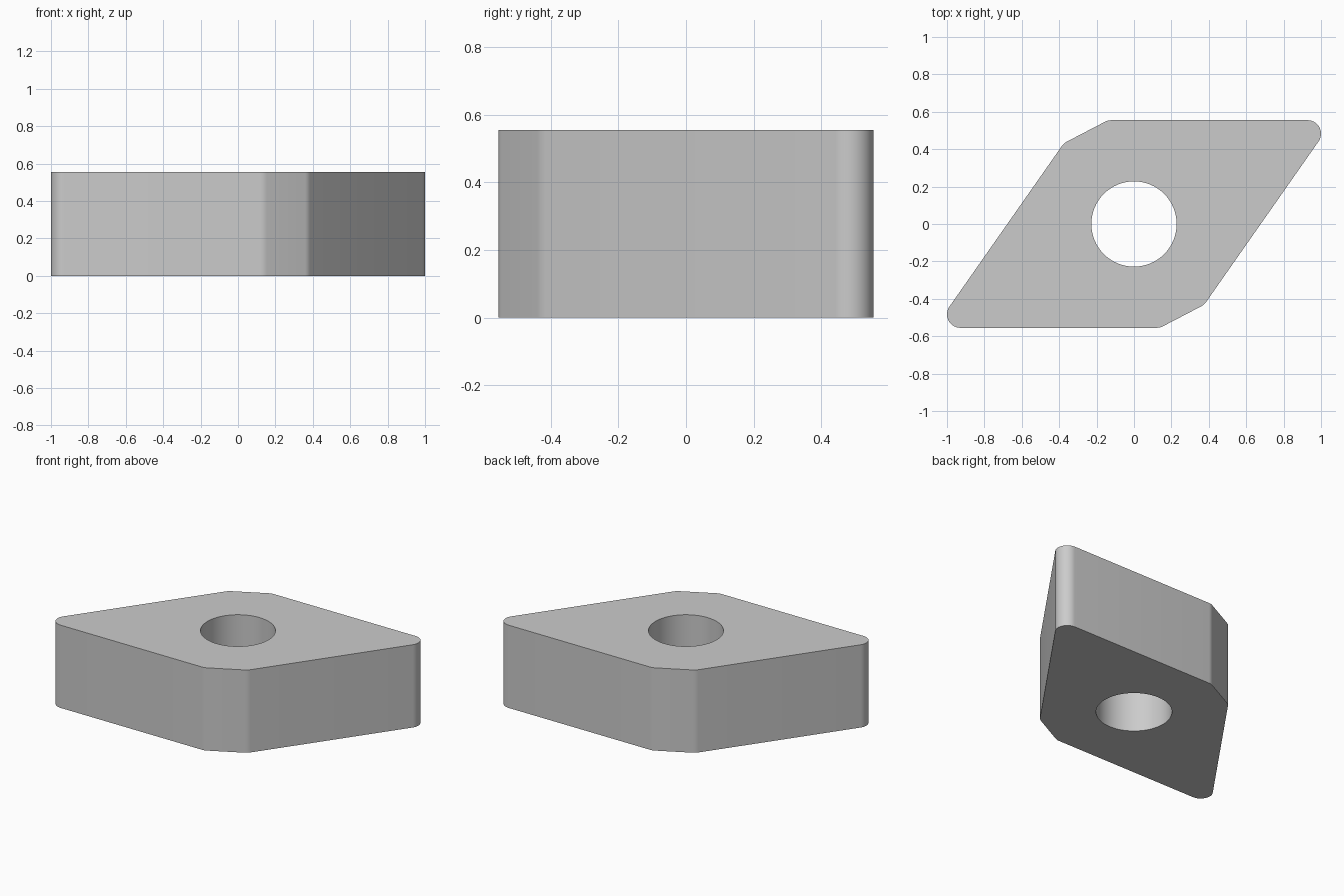
import bpy, bmesh, math
from mathutils import Vector

if "Cube" in bpy.data.objects:
    bpy.data.objects.remove(bpy.data.objects["Cube"])

H = 0.555            # inscribed radius of the rhombus, also the thickness
R = 0.072            # corner rounding
HOLE_R = 0.228
CUT = 0.15           # setback of the blunt corner cuts
A = math.radians(55)


def fillet(points, radius, steps):
    """Round every corner of a closed convex counter-clockwise polygon."""
    out = []
    n = len(points)
    for i, p in enumerate(points):
        d_in = (p - points[i - 1]).normalized()
        d_out = (points[(i + 1) % n] - p).normalized()
        turn = math.acos(max(-1, min(1, d_in.dot(d_out))))
        start = p - d_in * radius * math.tan(turn / 2)
        centre = start + Vector((-d_in.y, d_in.x)) * radius
        a0 = math.atan2(start.y - centre.y, start.x - centre.x)
        k = max(3, round(steps * turn / math.pi))
        for j in range(k + 1):
            a = a0 + turn * j / k
            out.append(centre + Vector((math.cos(a), math.sin(a))) * radius)
    return out


# Rhombus with cut blunt corners: half the outline, then its half-turn copy
sharp = Vector((H / math.tan(A / 2), H))
blunt = Vector((-H * math.tan(A / 2), H))
half = [sharp,
        blunt + Vector((CUT, 0)),
        blunt - Vector((math.cos(A), math.sin(A))) * CUT]
outline = fillet(half + [-p for p in half], R, 24)
hole = [Vector((math.cos(t), math.sin(t))) * HOLE_R
        for t in (2 * math.pi * i / 64 for i in range(64))]

# Plate: fill between the outline and the hole, then extrude upward
bm = bmesh.new()
edges = []
for loop in (outline, hole):
    vs = [bm.verts.new((p.x, p.y, 0)) for p in loop]
    edges += [bm.edges.new((vs[i - 1], vs[i])) for i in range(len(vs))]
bmesh.ops.triangle_fill(bm, edges=edges, use_beauty=True, normal=(0, 0, 1))
ext = bmesh.ops.extrude_face_region(bm, geom=bm.faces[:], use_keep_orig=True)
top = [g for g in ext["geom"] if isinstance(g, bmesh.types.BMVert)]
bmesh.ops.translate(bm, verts=top, vec=(0, 0, H))
bmesh.ops.recalc_face_normals(bm, faces=bm.faces[:])

mesh = bpy.data.meshes.new("rhombic_insert")
bm.to_mesh(mesh)
bm.free()
plate = bpy.data.objects.new("rhombic_insert", mesh)
bpy.context.collection.objects.link(plate)
bpy.context.view_layer.objects.active = plate
plate.select_set(True)
bpy.ops.object.shade_smooth_by_angle(angle=math.radians(30))
